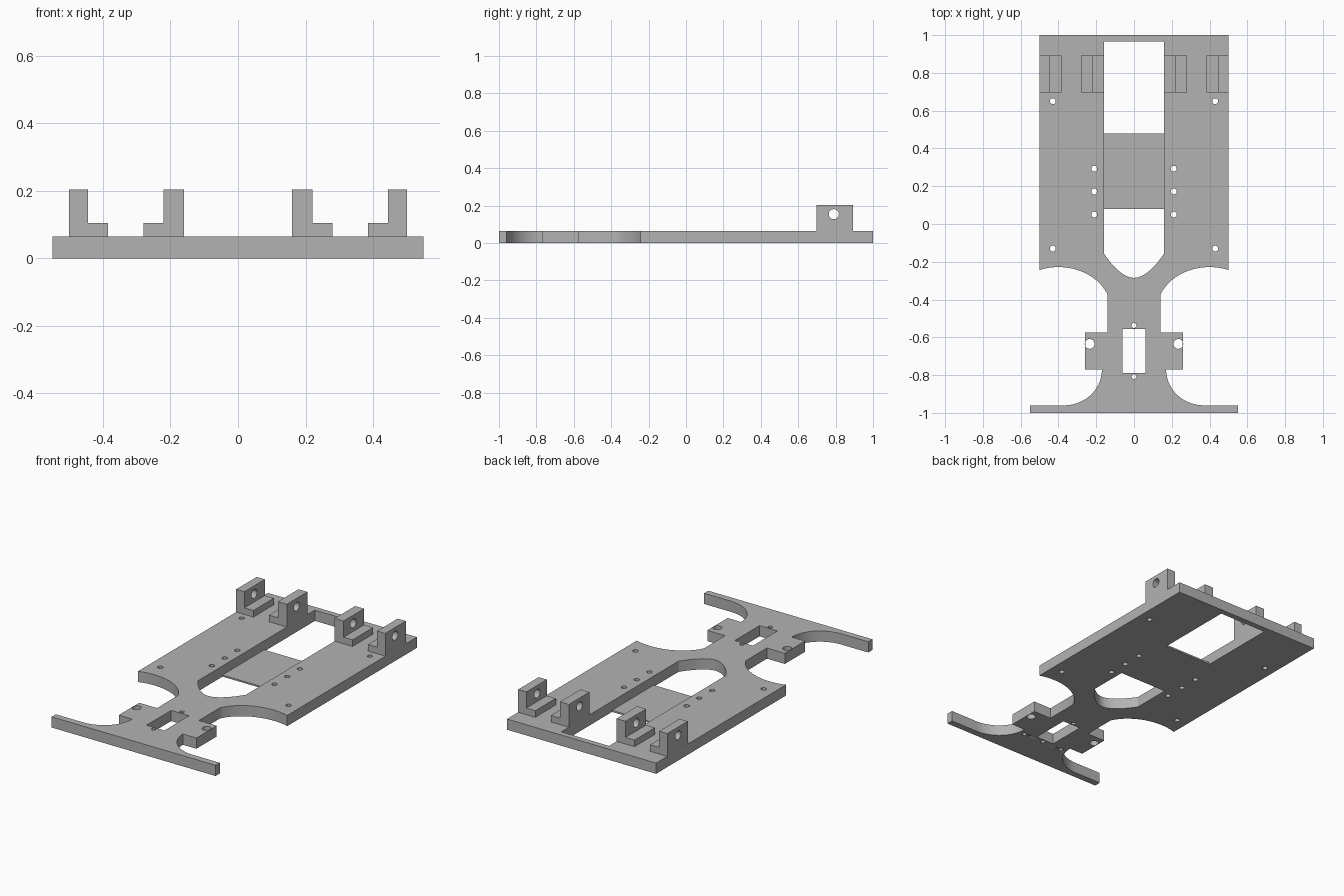
import bpy, math
from mathutils import Matrix

if "Cube" in bpy.data.objects:
    bpy.data.objects.remove(bpy.data.objects["Cube"])

grey = bpy.data.materials.new("plain_grey")
grey.diffuse_color = (0.45, 0.45, 0.45, 1)
grey.use_nodes = True
grey.node_tree.nodes["Principled BSDF"].inputs["Base Color"].default_value = grey.diffuse_color
T = 0.065  # plate thickness


def ellipse(cx, cy, rx, ry, a0=0, a1=360, n=24):
    """Points along an elliptical arc, angles in degrees."""
    return [(cx + rx * math.cos(math.radians(a0 + (a1 - a0) * i / n)),
             cy + ry * math.sin(math.radians(a0 + (a1 - a0) * i / n))) for i in range(n + 1)]


def hole(x, y, r):
    return ellipse(x, y, r, r)[:-1]


def rect(x0, x1, y0, y1):
    return [(x0, y0), (x1, y0), (x1, y1), (x0, y1)]


def prism(name, loops, h0, h1, along_x=False):
    """Extrude an outline with holes from h0 to h1, along z or along x."""
    cu = bpy.data.curves.new(name, 'CURVE')
    cu.dimensions = '2D'
    cu.fill_mode = 'BOTH'
    cu.extrude = (h1 - h0) / 2
    for pts in loops:
        sp = cu.splines.new('POLY')
        sp.points.add(len(pts) - 1)
        for p, (x, y) in zip(sp.points, pts):
            p.co = (x, y, 0, 1)
        sp.use_cyclic_u = True
    ob = bpy.data.objects.new(name, cu)
    bpy.context.collection.objects.link(ob)
    bpy.ops.object.select_all(action='DESELECT')
    ob.select_set(True)
    bpy.context.view_layer.objects.active = ob
    bpy.ops.object.convert(target='MESH')
    ob = bpy.context.object
    m = Matrix.Translation((0, 0, (h0 + h1) / 2))
    if along_x:  # local x, y, z become world y, z, x
        m = Matrix(((0, 0, 1, 0), (1, 0, 0, 0), (0, 1, 0, 0), (0, 0, 0, 1))) @ m
    ob.data.transform(m)
    bpy.ops.object.mode_set(mode='EDIT')
    bpy.ops.mesh.select_all(action='SELECT')
    bpy.ops.mesh.remove_doubles(threshold=0.0002)
    bpy.ops.mesh.normals_make_consistent(inside=False)
    bpy.ops.object.mode_set(mode='OBJECT')
    ob.data.materials.clear()
    ob.data.materials.append(grey)
    bpy.ops.object.shade_smooth_by_angle(angle=math.radians(30))
    return ob


# Chassis plate outline: right half, then mirrored
half = [(0.55, -1), (0.55, -0.96)]
half += ellipse(0.37, -0.77, 0.2, 0.19, 270, 180)          # bumper fillet
half += [(0.26, -0.77), (0.26, -0.575), (0.14, -0.575)]    # front ears
half += ellipse(0.40, -0.46, 0.28, 0.232, 158, 69)         # wheel cut-out
half += [(0.5, 1)]
outline = half + [(-x, y) for x, y in reversed(half)]

# Long central opening with a rounded front end, and the front slot
opening = [(0.16 * i / 12, -0.285 + 0.13 * abs(i / 12) ** 1.85) for i in range(-12, 13)]
opening += [(0.16, 0.965), (-0.16, 0.965)]
loops = [outline, opening, rect(-0.06, 0.06, -0.79, -0.555)]

# Screw holes
for s in (-1, 1):
    for x, y in ((0.43, 0.65), (0.43, -0.13), (0.21, 0.293), (0.21, 0.172), (0.21, 0.05)):
        loops.append(hole(s * x, y, 0.0155))
    loops.append(hole(s * 0.235, -0.635, 0.026))
loops += [hole(0, -0.537, 0.013), hole(0, -0.808, 0.013)]
plate = prism("chassis_plate", loops, 0, T)

# Blind holes in the underside
for s in (-1, 1):
    cutter = prism("blind_hole_cutter", [hole(s * 0.135, -0.81, 0.0135)], -0.02, 0.03)
    cutter.hide_render = True
    cutter.hide_set(True)
    mod = plate.modifiers.new("blind_hole", 'BOOLEAN')
    mod.object = cutter
    mod.solver = 'EXACT'

# Thin floor panel in the opening
prism("floor_panel", [rect(-0.16, 0.16, 0.08, 0.48)], 0, 0.01)

# Rear axle brackets: pierced upright and low foot
for side, s in (("left", -1), ("right", 1)):
    for place, up, foot in (("outer", (0.445, 0.5), (0.385, 0.445)),
                            ("inner", (0.16, 0.22), (0.22, 0.28))):
        a, b = sorted(s * v for v in up)
        prism(f"{side}_{place}_bracket", [rect(0.697, 0.893, T, 0.203), hole(0.79, 0.154, 0.027)],
              a, b, along_x=True)
        a, b = sorted(s * v for v in foot)
        prism(f"{side}_{place}_bracket_foot", [rect(a, b, 0.697, 0.893)], T, 0.105)
